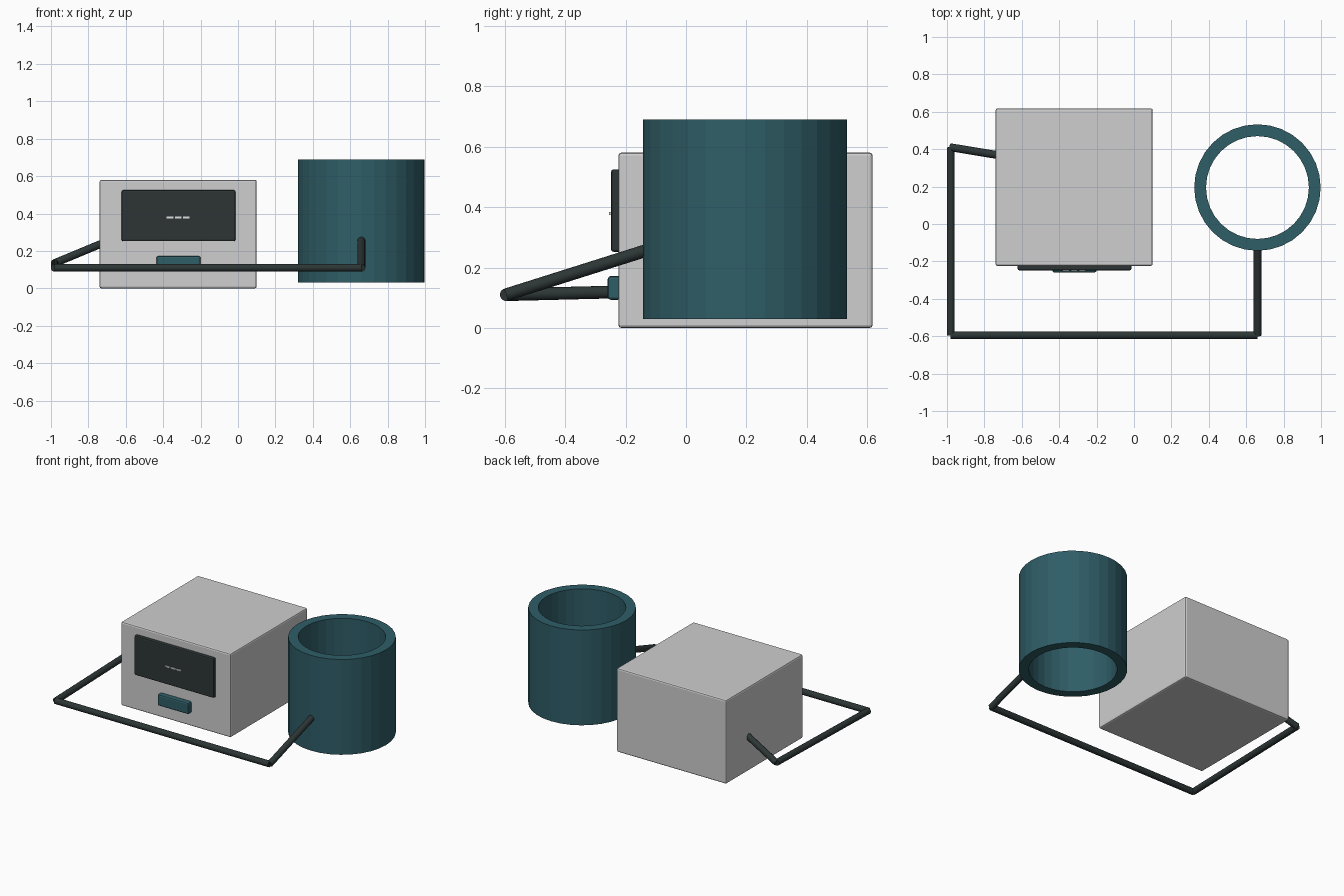
import bpy
import bmesh
from mathutils import Vector

if "Cube" in bpy.data.objects:
    bpy.data.objects.remove(bpy.data.objects["Cube"])


def material(name, rgb):
    m = bpy.data.materials.new(name)
    m.diffuse_color = (*rgb, 1)
    m.use_nodes = True
    m.node_tree.nodes["Principled BSDF"].inputs["Base Color"].default_value = m.diffuse_color
    return m


GREY = material("light_grey", (0.62, 0.62, 0.62))
DARK = material("charcoal", (0.026, 0.036, 0.036))
TEAL = material("dark_teal", (0.028, 0.11, 0.135))
WHITE = material("off_white", (0.75, 0.77, 0.77))


def add_object(name, bm, mat):
    bmesh.ops.recalc_face_normals(bm, faces=bm.faces)
    mesh = bpy.data.meshes.new(name)
    bm.to_mesh(mesh)
    bm.free()
    mesh.materials.append(mat)
    ob = bpy.data.objects.new(name, mesh)
    bpy.context.collection.objects.link(ob)
    return ob


def box(name, lo, hi, mat, bevel=0.0):
    lo, hi = Vector(lo), Vector(hi)
    bm = bmesh.new()
    bmesh.ops.create_cube(bm, size=1)
    for v in bm.verts:
        v.co = (lo + hi) / 2 + v.co * (hi - lo)
    if bevel:
        bmesh.ops.bevel(bm, geom=list(bm.edges), offset=bevel, segments=2,
                        profile=0.5, affect='EDGES')
    return add_object(name, bm, mat)


def tube(name, a, b, radius, mat):
    a, b = Vector(a), Vector(b)
    bm = bmesh.new()
    bmesh.ops.create_cone(bm, cap_ends=True, segments=16, radius1=radius,
                          radius2=radius, depth=(b - a).length)
    rot = (b - a).to_track_quat('Z', 'Y').to_matrix()
    for v in bm.verts:
        v.co = (a + b) / 2 + rot @ v.co
    ob = add_object(name, bm, mat)
    bpy.context.view_layer.objects.active = ob
    ob.select_set(True)
    bpy.ops.object.shade_smooth_by_angle()
    ob.select_set(False)


# monitor body with its screen and button
box("monitor_body", (-0.74, -0.224, 0), (0.10, 0.618, 0.58), GREY, 0.01)
box("screen", (-0.622, -0.248, 0.252), (-0.014, -0.215, 0.525), DARK, 0.008)
box("button", (-0.437, -0.259, 0.093), (-0.2, -0.215, 0.172), TEAL, 0.01)

# three dashes on the display
for i in range(3):
    x = -0.381 + i * 0.043
    box(f"display_dash_{i + 1}", (x, -0.255, 0.373), (x + 0.036, -0.247, 0.384), WHITE)

# arm cuff: open ring, spun from a rectangular section
bm = bmesh.new()
cx, cy = 0.66, 0.195
section = [(0.338, 0.03), (0.338, 0.69), (0.275, 0.69), (0.275, 0.03)]
verts = [bm.verts.new((cx + r, cy, z)) for r, z in section]
edges = [bm.edges.new((verts[i], verts[(i + 1) % 4])) for i in range(4)]
bmesh.ops.spin(bm, geom=verts + edges, cent=(cx, cy, 0), axis=(0, 0, 1),
               angle=6.283185307, steps=32, use_merge=True)
bmesh.ops.remove_doubles(bm, verts=bm.verts, dist=1e-4)
add_object("arm_cuff", bm, TEAL)

# hose: straight pieces from the cuff round to the left side of the body
path = [(0.66, -0.12, 0.26), (0.66, -0.595, 0.11), (-0.98, -0.595, 0.11),
        (-0.98, 0.41, 0.135), (-0.72, 0.367, 0.243)]
for i in range(4):
    tube(f"hose_piece_{i + 1}", path[i], path[i + 1], 0.021, DARK)
